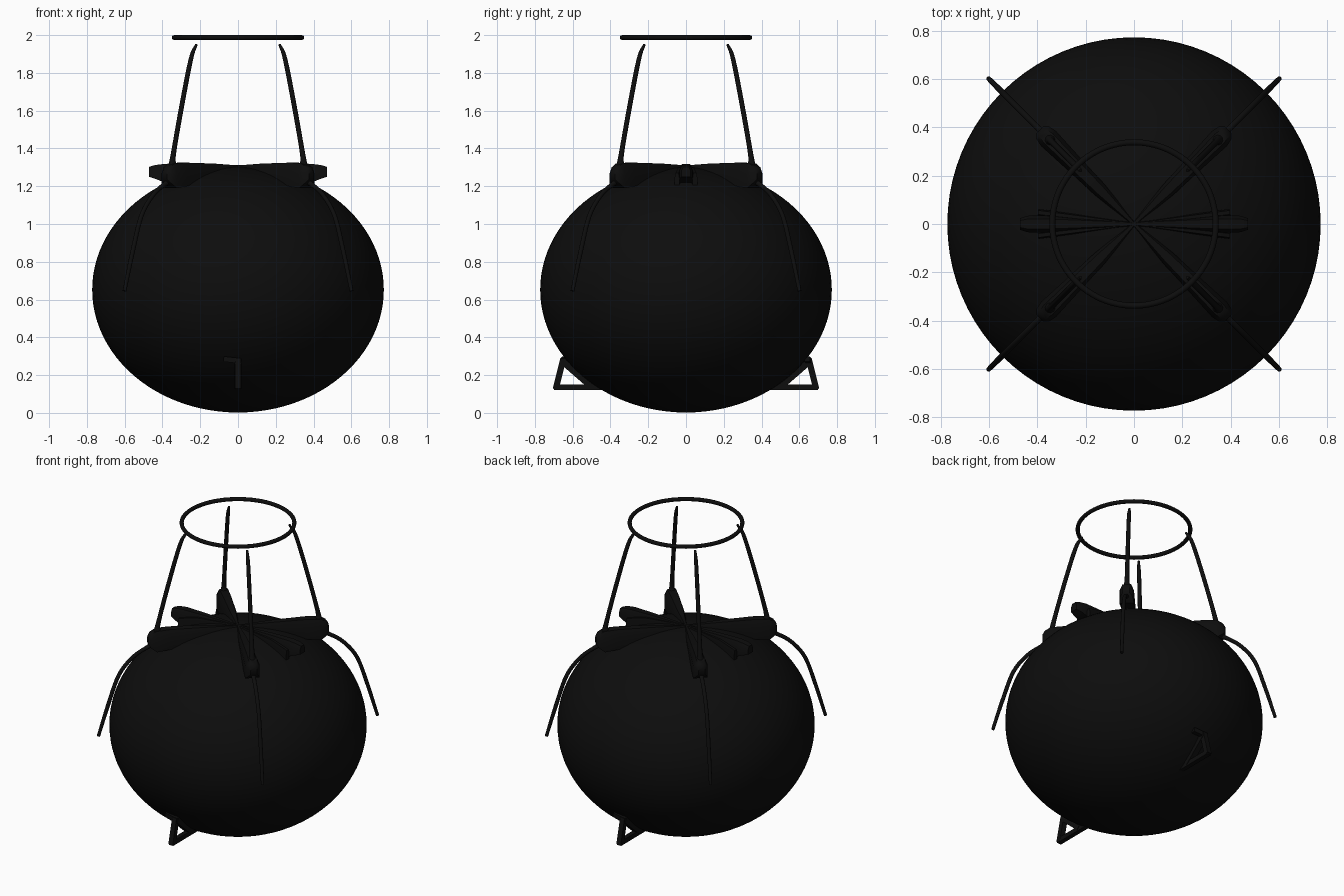
import bpy, bmesh, math
from mathutils import Vector

if "Cube" in bpy.data.objects:
    bpy.data.objects.remove(bpy.data.objects["Cube"])

black = bpy.data.materials.new("soot_black")
black.diffuse_color = (0.004, 0.004, 0.004, 1)
black.use_nodes = True
black.node_tree.nodes["Principled BSDF"].inputs["Base Color"].default_value = black.diffuse_color


def finish(name, bm):
    bmesh.ops.recalc_face_normals(bm, faces=bm.faces[:])
    me = bpy.data.meshes.new(name)
    bm.to_mesh(me)
    bm.free()
    me.materials.append(black)
    ob = bpy.data.objects.new(name, me)
    bpy.context.collection.objects.link(ob)
    bpy.ops.object.select_all(action='DESELECT')
    ob.select_set(True)
    bpy.context.view_layer.objects.active = ob
    bpy.ops.object.shade_smooth_by_angle(angle=math.radians(40))
    return ob


def bridge(bm, rings):
    n = len(rings[0])
    for a, b in zip(rings, rings[1:]):
        for i in range(n):
            bm.faces.new((a[i], a[(i + 1) % n], b[(i + 1) % n], b[i]))
    bm.faces.new(rings[0])
    bm.faces.new(rings[-1])


def smooth_path(pts, steps=5):
    """Catmull-Rom interpolation through points."""
    p = [Vector(q) for q in pts]
    p = [2 * p[0] - p[1]] + p + [2 * p[-1] - p[-2]]
    out = []
    for i in range(1, len(p) - 2):
        a, b, c, d = p[i - 1:i + 3]
        for k in range(steps):
            t = k / steps
            out.append(0.5 * (2 * b + (c - a) * t + (2 * a - 5 * b + 4 * c - d) * t * t
                              + (3 * b - a - 3 * c + d) * t ** 3))
    return out + [p[-2]]


def rod(name, profile, angle, steps=5):
    """Round rod along (radius, z, thickness) points in a vertical plane."""
    bm = bmesh.new()
    path = smooth_path(profile, steps)
    out = Vector((math.cos(angle), math.sin(angle), 0))
    side = Vector((-out.y, out.x, 0))
    rings = []
    for i, p in enumerate(path):
        d = path[min(i + 1, len(path) - 1)] - path[max(i - 1, 0)]
        d = (out * d.x + Vector((0, 0, d.y))).normalized()
        nrm = d.cross(side)
        c = out * p.x + Vector((0, 0, p.y))
        rings.append([bm.verts.new(c + p.z * (side * math.cos(a) + nrm * math.sin(a)))
                      for a in (math.tau * k / 10 for k in range(10))])
    bridge(bm, rings)
    return finish(name, bm)


def beam(name, sections, angle):
    """Tapered rounded beam from (radius, half width, bottom, top) sections."""
    bm = bmesh.new()
    out = Vector((math.cos(angle), math.sin(angle), 0))
    side = Vector((-out.y, out.x, 0))
    shape = [(-1, 0), (-1, .65), (-.6, 1), (.6, 1), (1, .65), (1, 0)]
    bridge(bm, [[bm.verts.new(out * r + side * (u * w) + Vector((0, 0, b + (t - b) * v)))
                 for u, v in shape] for r, w, b, t in sections])
    return finish(name, bm)


def bar(name, a, b, half):
    bm = bmesh.new()
    a, b = Vector(a), Vector(b)
    q = (b - a).to_track_quat('Z', 'Y')
    rings = [[bm.verts.new(c + q @ Vector((x * half, y * half, 0)))
              for x, y in ((-1, -1), (1, -1), (1, 1), (-1, 1))] for c in (a, b)]
    bridge(bm, rings)
    return finish(name, bm)


# round body
bm = bmesh.new()
bmesh.ops.create_uvsphere(bm, u_segments=80, v_segments=48, radius=1)
for v in bm.verts:
    v.co = Vector((v.co.x * .772, v.co.y * .772, v.co.z * .65 + .652))
finish("body", bm)

# top ring
bpy.ops.mesh.primitive_torus_add(major_segments=72, minor_segments=12, major_radius=.338,
                                 minor_radius=.0125, location=(0, 0, 1.987))
ring = bpy.context.object
ring.name = "top_ring"
ring.data.materials.append(black)
bpy.ops.object.shade_smooth_by_angle(angle=math.radians(40))

# four diagonal arms, each with knob, upright rod and drooping feeler
for i in range(4):
    ang = math.radians(45 + 90 * i)
    beam(f"arm_{i}", [(.0, .008, 1.27, 1.31), (.2, .03, 1.24, 1.32), (.42, .04, 1.2, 1.325),
                      (.5, .044, 1.19, 1.32), (.535, .036, 1.215, 1.3), (.55, .02, 1.235, 1.28)], ang)
    rod(f"upright_{i}", [(.492, 1.25, .036), (.49, 1.315, .022), (.484, 1.37, .014),
                         (.42, 1.63, .013), (.352, 1.875, .012), (.312, 1.95, .007)], ang)
    rod(f"feeler_{i}", [(.48, 1.24, .022), (.55, 1.21, .013), (.64, 1.15, .012),
                        (.725, 1.04, .012), (.79, .85, .012), (.85, .645, .01)], ang)

# two side bars made of three strands, and front and back brackets
for i in range(2):
    s = 1 - 2 * i
    ang = math.pi * i
    beam(f"side_bar_{i}", [(.0, .01, 1.27, 1.31), (.25, .028, 1.23, 1.318),
                           (.39, .036, 1.22, 1.318), (.44, .034, 1.24, 1.312),
                           (.472, .024, 1.25, 1.302)], ang)
    for k in (-1, 1):
        beam(f"strand_{i}_{k}", [(.0, .006, 1.27, 1.312), (.28, .012, 1.2, 1.3),
                                 (.4, .014, 1.17, 1.27)], ang + k * .12)
    bar(f"bracket_foot_{i}", (0, -s * .40, .135), (0, -s * .70, .135), .015)
    bar(f"bracket_post_{i}", (0, -s * .69, .125), (0, -s * .65, .285), .016)
    bar(f"bracket_brace_{i}", (0, -s * .50, .14), (0, -s * .655, .275), .018)
    bar(f"bracket_tab_{i}", (-s * .075, -s * .642, .285), (s * .015, -s * .65, .275), .014)
